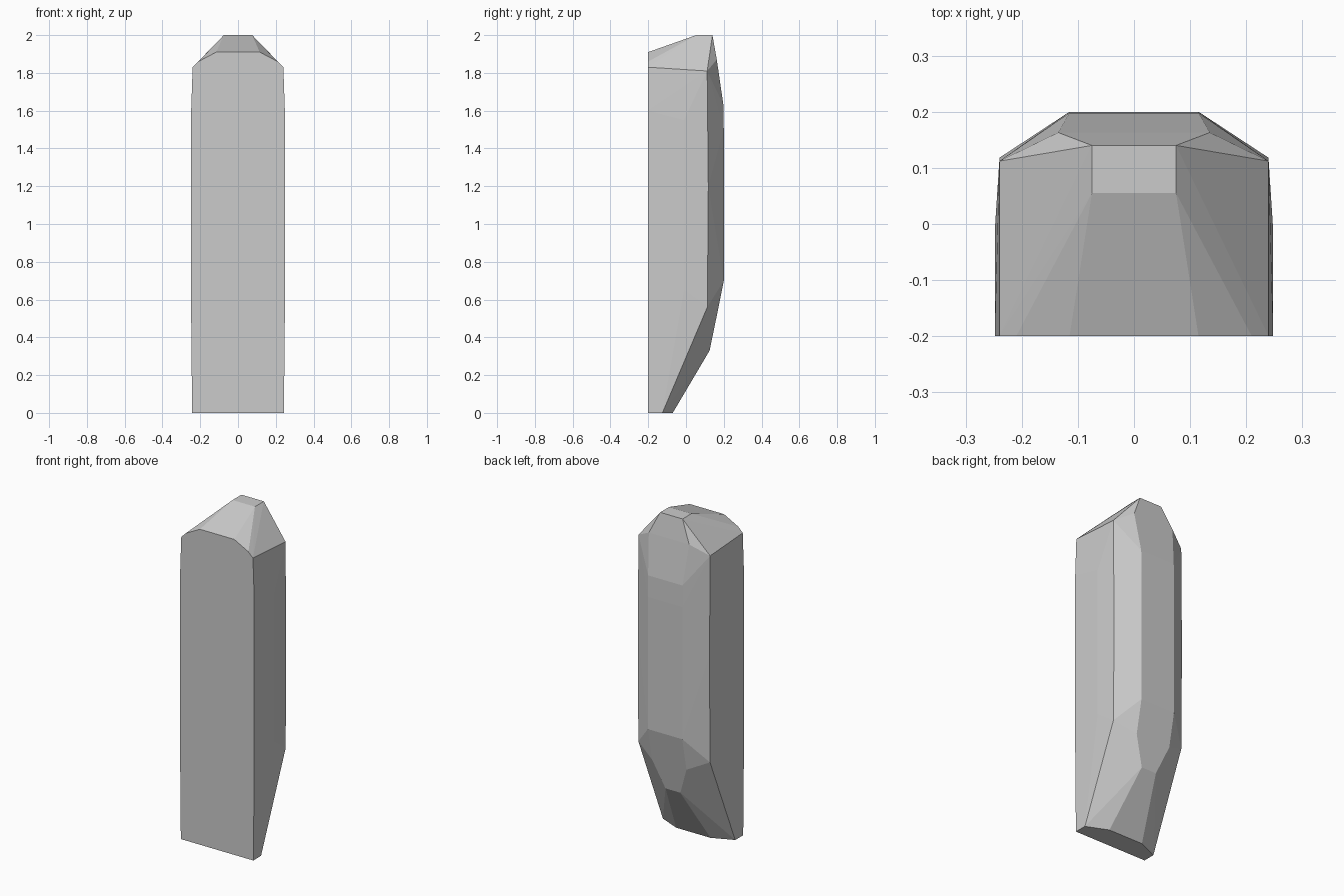
import bpy, bmesh
from math import radians

if "Cube" in bpy.data.objects:
    bpy.data.objects.remove(bpy.data.objects["Cube"])

# Right-hand corner points of the faceted stone slab, grouped by area
front = [(0.243, -0.2, 0), (0.248, -0.2, 0.53), (0.248, -0.2, 1.6),
         (0.24, -0.2, 1.83), (0.21, -0.2, 1.86), (0.115, -0.2, 1.91)]
side = [(0.248, -0.01, 0.65), (0.248, -0.01, 1.55),
        (0.24, 0.113, 0.56), (0.24, 0.118, 1.2), (0.24, 0.112, 1.81)]
base = [(0.242, -0.125, 0), (0.115, -0.07, 0)]
back = [(0.05, 0.125, 0.33), (0.115, 0.16, 0.5), (0.115, 0.2, 0.7),
        (0.115, 0.2, 1.5), (0.115, 0.198, 1.63), (0.135, 0.163, 1.87)]
top = [(0.075, 0.055, 2), (0.075, 0.14, 2)]

# Mirror the points across x and wrap them in a flat-faced hull
bm = bmesh.new()
for x, y, z in front + side + base + back + top:
    for s in (-1, 1):
        bm.verts.new((s * x, y, z))
hull = bmesh.ops.convex_hull(bm, input=bm.verts[:])
bmesh.ops.delete(bm, geom=[v for v in bm.verts if not v.link_faces], context='VERTS')

# Merge coplanar triangles into clean facets
bmesh.ops.dissolve_limit(bm, angle_limit=radians(0.5), verts=bm.verts[:], edges=bm.edges[:])
bmesh.ops.recalc_face_normals(bm, faces=bm.faces[:])

mesh = bpy.data.meshes.new("stone_slab")
bm.to_mesh(mesh)
bm.free()
slab = bpy.data.objects.new("stone_slab", mesh)
bpy.context.collection.objects.link(slab)
